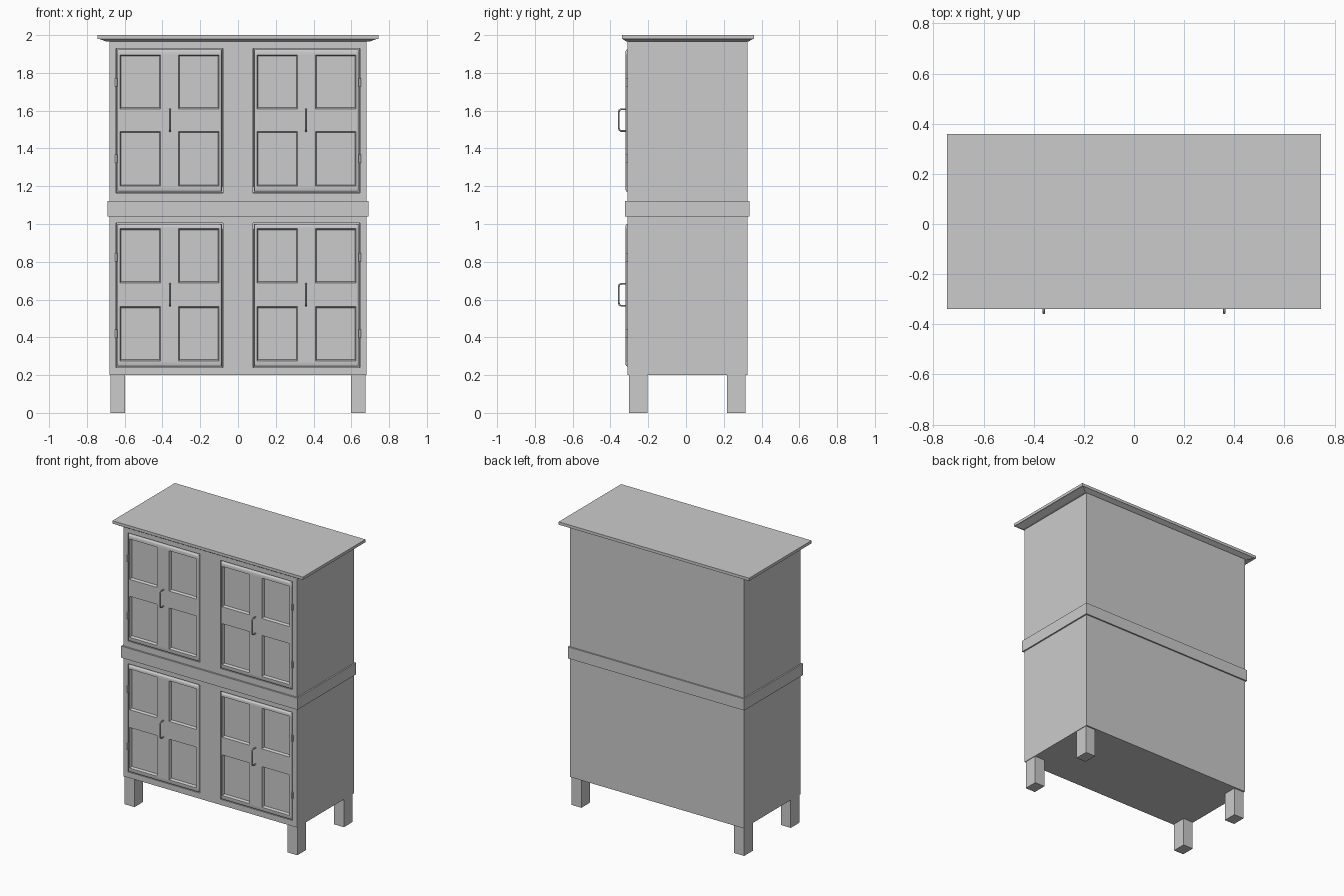
import bpy, bmesh, math
from mathutils import Vector

if "Cube" in bpy.data.objects:
    bpy.data.objects.remove(bpy.data.objects["Cube"])

paint = bpy.data.materials.new("grey paint")
paint.use_nodes = True
paint.diffuse_color = (0.6, 0.6, 0.6, 1)
paint.node_tree.nodes["Principled BSDF"].inputs["Base Color"].default_value = (0.6, 0.6, 0.6, 1)


def finish(bm, name, smooth=None):
    mesh = bpy.data.meshes.new(name)
    bm.to_mesh(mesh)
    bm.free()
    mesh.materials.append(paint)
    obj = bpy.data.objects.new(name, mesh)
    bpy.context.collection.objects.link(obj)
    if smooth:
        bpy.ops.object.select_all(action='DESELECT')
        obj.select_set(True)
        bpy.context.view_layer.objects.active = obj
        bpy.ops.object.shade_smooth_by_angle(angle=math.radians(smooth))
    return obj


def box_bm(lo, hi):
    bm = bmesh.new()
    bmesh.ops.create_cube(bm, size=1)
    lo, hi = Vector(lo), Vector(hi)
    for v in bm.verts:
        v.co = (lo + hi) / 2 + v.co * (hi - lo)
    return bm


def cut(bm, axis, values):
    normal = Vector([float(i == axis) for i in range(3)])
    for value in values:
        bmesh.ops.bisect_plane(bm, geom=bm.verts[:] + bm.edges[:] + bm.faces[:],
                               plane_co=normal * value, plane_no=normal)


def faces_in(bm, normal, axis, spans, heights):
    """Faces facing one way whose centre lies in one of the spans and heights."""
    found = []
    for f in bm.faces:
        c = f.calc_center_median()
        if (f.normal.dot(Vector(normal)) > 0.9
                and any(a < c[axis] < b for a, b in spans)
                and any(a < c.z < b for a, b in heights)):
            found.append(f)
    return found


def sink(bm, faces, steps):
    """Inset each panel repeatedly, moving it along its normal by each depth."""
    for width, depth in steps:
        for f in faces:
            f.normal_update()
            n = f.normal.copy()
            bmesh.ops.inset_individual(bm, faces=[f], thickness=width, depth=0)
            for v in f.verts:
                v.co += n * depth


def flat(spans):
    return [v for span in spans for v in span]


FRONT, BACK = -0.31, 0.325
DOOR_X = (0.08, 0.645)
SIDE_PANELS = [(-0.265, -0.05), (0.063, 0.28)]
DOOR_PANELS = [(0.10, 0.315), (0.41, 0.625)]

# section name, carcass heights, door heights, side panel rows, door panel rows
SECTIONS = [
    ("lower", (0.2, 1.05), (0.24, 1.005), [(0.243, 0.567), (0.683, 1.005)],
     [(0.275, 0.562), (0.688, 0.975)]),
    ("upper", (1.11, 1.97), (1.165, 1.93), [(1.165, 1.49), (1.61, 1.92)],
     [(1.2, 1.49), (1.61, 1.895)]),
]

for level, (z0, z1), door_z, side_rows, door_rows in SECTIONS:
    # Carcass with panelled sides and door openings
    bm = box_bm((-0.68, FRONT, z0), (0.68, BACK, z1))
    cut(bm, 1, flat(SIDE_PANELS))
    cut(bm, 2, sorted(set(flat(side_rows) + list(door_z))))
    for s in (1, -1):
        bm.normal_update()
        panels = faces_in(bm, (s, 0, 0), 1, SIDE_PANELS, side_rows)
        panels = bmesh.ops.dissolve_faces(bm, faces=panels)["region"]
        sink(bm, panels, [(0.016, -0.02)])
    front = faces_in(bm, (0, -1, 0), 0, [(-1, 1)], [(0, 2)])
    for x in (DOOR_X[0], DOOR_X[1], -DOOR_X[0], -DOOR_X[1]):
        geom = set(front)
        for f in front:
            geom.update(f.edges, f.verts)
        bmesh.ops.bisect_plane(bm, geom=list(geom), plane_co=(x, 0, 0), plane_no=(1, 0, 0))
        front = faces_in(bm, (0, -1, 0), 0, [(-1, 1)], [(0, 2)])
    for span in (DOOR_X, (-DOOR_X[1], -DOOR_X[0])):
        opening = faces_in(bm, (0, -1, 0), 0, [span], [door_z])
        opening = bmesh.ops.dissolve_faces(bm, faces=opening)["region"]
        sink(bm, opening, [(0.001, -0.035)])
    finish(bm, level + "_carcass", 60)

    for side, s in (("left", 1), ("right", -1)):
        # Door with a rounded edge and four recessed panels
        gap = 0.006
        xs = sorted((s * (DOOR_X[0] + gap), s * (DOOR_X[1] - gap)))
        bm = box_bm((xs[0], -0.319, door_z[0] + gap), (xs[1], -0.277, door_z[1] - gap))
        rim = [e for e in bm.edges if all(v.co.y < -0.3 for v in e.verts)]
        bmesh.ops.bevel(bm, geom=rim, offset=0.008, segments=2, profile=0.5, affect='EDGES')
        spans = [tuple(sorted((s * a, s * b))) for a, b in DOOR_PANELS]
        cut(bm, 0, flat(spans))
        cut(bm, 2, flat(door_rows))
        bm.normal_update()
        sink(bm, faces_in(bm, (0, -1, 0), 0, spans, door_rows), [(0.009, -0.018)])
        finish(bm, f"{level}_{side}_door", 60)

        # Bow handle
        mid = (door_rows[0][1] + door_rows[1][0]) / 2
        curve = bpy.data.curves.new("handle_path", 'CURVE')
        curve.dimensions = '3D'
        curve.bevel_depth = 0.0045
        curve.bevel_resolution = 2
        curve.use_fill_caps = True
        path = curve.splines.new('POLY')
        arc = [(-0.315, 0.058), (-0.343, 0.058), (-0.353, 0.053), (-0.3555, 0.043)]
        arc += [(y, -z) for y, z in reversed(arc)]
        path.points.add(len(arc) - 1)
        for p, (y, z) in zip(path.points, arc):
            p.co = (s * 0.36, y, mid + z, 1)
        curve.materials.append(paint)
        handle = bpy.data.objects.new(f"{level}_{side}_handle", curve)
        bpy.context.collection.objects.link(handle)

        # Hinge barrels
        for i, z in enumerate((door_z[0] + 0.18, door_z[1] - 0.18)):
            bm = bmesh.new()
            bmesh.ops.create_cone(bm, cap_ends=True, segments=12, radius1=0.006,
                                  radius2=0.006, depth=0.045)
            bmesh.ops.translate(bm, verts=bm.verts, vec=(s * 0.645, -0.313, z))
            finish(bm, f"{level}_{side}_hinge_{i + 1}", 40)

# Belt moulding between the two sections
finish(box_bm((-0.69, -0.322, 1.04), (0.69, 0.335, 1.122)), "middle_band")

# Top board and the moulding sloping in beneath it
finish(box_bm((-0.745, -0.339, 1.98), (0.745, 0.359, 2.0)), "top_board")
bm = box_bm((-0.735, -0.337, 1.965), (0.735, 0.355, 1.98))
for v in bm.verts:
    if v.co.z < 1.97:
        v.co.x *= 0.945
        v.co.y = FRONT - 0.004 if v.co.y < 0 else BACK + 0.004
finish(bm, "cornice_moulding")

# Legs
for side, s in (("left", 1), ("right", -1)):
    for end, y0, y1 in (("front", -0.302, -0.205), ("back", 0.218, 0.315)):
        xs = sorted((s * 0.598, s * 0.676))
        finish(box_bm((xs[0], y0, 0), (xs[1], y1, 0.21)), f"{end}_{side}_leg")
